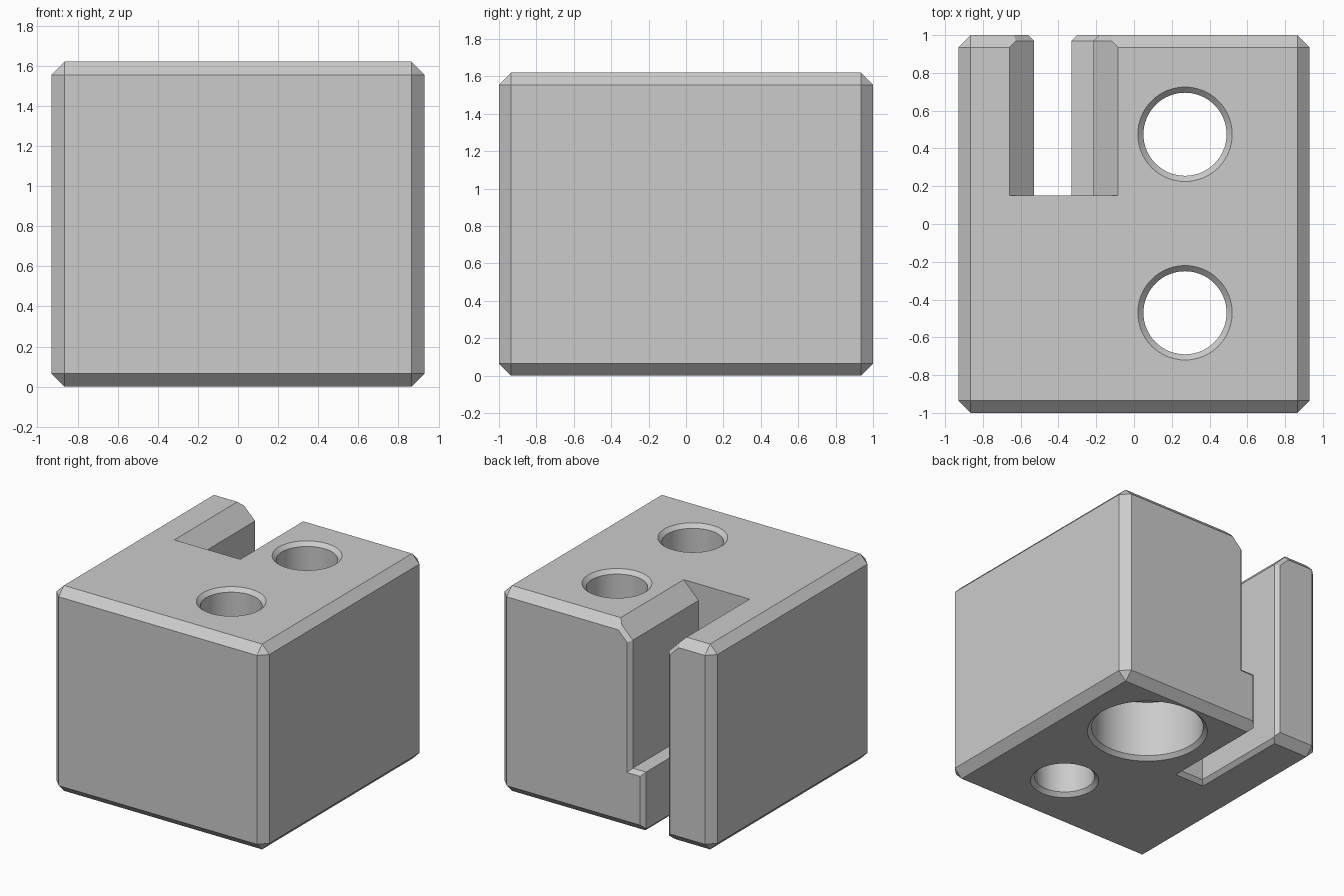
import bpy, bmesh, math

if "Cube" in bpy.data.objects:
    bpy.data.objects.remove(bpy.data.objects["Cube"])

WIDTH, DEPTH, HEIGHT = 1.86, 2.0, 1.62
EDGE = 0.065      # chamfer of the outer edges
LIP = 0.03        # chamfer of the openings
STEP = 0.48       # height of slot ledge and counterbore

grey = bpy.data.materials.new("light_grey")
grey.use_nodes = True
grey.diffuse_color = (0.6, 0.6, 0.6, 1)
grey.node_tree.nodes["Principled BSDF"].inputs["Base Color"].default_value = (0.6, 0.6, 0.6, 1)


def make_object(name, bm):
    bmesh.ops.recalc_face_normals(bm, faces=bm.faces)
    mesh = bpy.data.meshes.new(name)
    bm.to_mesh(mesh)
    bm.free()
    mesh.materials.append(grey)
    obj = bpy.data.objects.new(name, mesh)
    bpy.context.collection.objects.link(obj)
    return obj


def loft(name, rings):
    """Closed solid through rings that have equal point counts."""
    bm = bmesh.new()
    loops = [[bm.verts.new(p) for p in ring] for ring in rings]
    for a, b in zip(loops, loops[1:]):
        for i in range(len(a)):
            j = (i + 1) % len(a)
            bm.faces.new((a[i], a[j], b[j], b[i]))
    bm.faces.new(loops[0])
    bm.faces.new(loops[-1])
    obj = make_object(name, bm)
    obj.hide_render = True
    return obj


def slot_ring(y, d):
    """Slot cross-section at depth y, widened by d on every side."""
    slope, top, low = math.sqrt(2) * d, HEIGHT + 0.2, -0.2
    left, right, ledge = -0.53 - d, -0.215 + d, -0.33 + d
    left_sum, right_diff = 0.96 - slope, 1.705 - slope
    return [(x, y, z) for x, z in (
        (left, low), (left, left_sum - left), (left_sum - top, top),
        (top - right_diff, top), (right, right_diff + right),
        (right, STEP - d), (ledge, STEP - d), (ledge, low))]


def slot_floor_ring(z, d):
    return [(-0.53 - d, 0.15 - d, z), (-0.33 + d, 0.15 - d, z),
            (-0.33 + d, 1.2, z), (-0.53 - d, 1.2, z)]


def hole(name, x, y, profile):
    def ring(r, z, n=64):
        return [(x + r * math.cos(math.tau * i / n), y + r * math.sin(math.tau * i / n), z)
                for i in range(n)]
    return loft(name, [ring(r, z) for r, z in profile])


# Chamfered block
bm = bmesh.new()
bmesh.ops.create_cube(bm, size=1)
for v in bm.verts:
    v.co.x *= WIDTH
    v.co.y *= DEPTH
    v.co.z = (v.co.z + 0.5) * HEIGHT
bmesh.ops.bevel(bm, geom=bm.edges[:], offset=EDGE, segments=1, profile=0.5, affect='EDGES')
block = make_object("block", bm)

# Cutters: stepped slot, its lower rim, and two vertical bores
over = 0.05
small, large = 0.22, 0.41
top_end = [(small, HEIGHT - LIP), (small + LIP + over, HEIGHT + over)]
cutters = [
    loft("slot_cutter", [slot_ring(0.15, 0), slot_ring(1 - LIP, 0), slot_ring(1 + over, LIP + over)]),
    loft("slot_rim_cutter", [slot_floor_ring(-over, LIP + over), slot_floor_ring(LIP + 0.04, -0.04)]),
    hole("front_bore_cutter", 0.27, -0.47,
         [(small + LIP + over, -over), (small, LIP)] + top_end),
    hole("back_bore_cutter", 0.27, 0.475,
         [(large + LIP + over, -over), (large, LIP), (large, STEP), (small, STEP)] + top_end),
]
for cutter in cutters:
    mod = block.modifiers.new(cutter.name, 'BOOLEAN')
    mod.operation, mod.solver, mod.object = 'DIFFERENCE', 'EXACT', cutter

# Apply the cuts and tidy up
graph = bpy.context.evaluated_depsgraph_get()
result = bpy.data.meshes.new_from_object(block.evaluated_get(graph))
block.modifiers.clear()
block.data = result
result.materials.clear()
result.materials.append(grey)
for poly in result.polygons:
    poly.material_index = 0
for cutter in cutters:
    bpy.data.objects.remove(cutter)

# Smooth bores, sharp chamfers
bpy.ops.object.select_all(action='DESELECT')
block.select_set(True)
bpy.context.view_layer.objects.active = block
bpy.ops.object.shade_smooth_by_angle(angle=math.radians(20))
